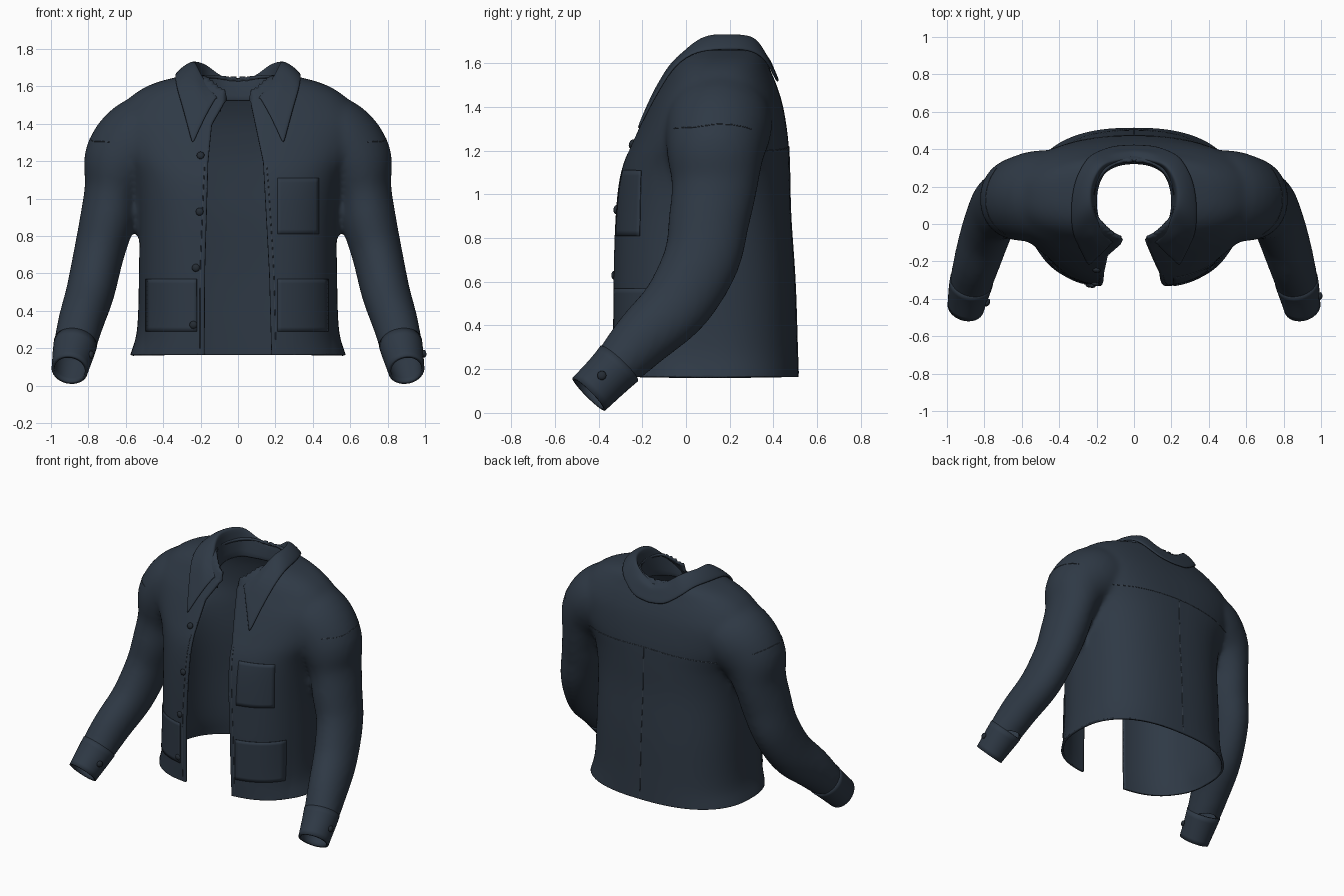
import bpy, bmesh, math
from mathutils import Vector
from mathutils.bvhtree import BVHTree

if "Cube" in bpy.data.objects:
    bpy.data.objects.remove(bpy.data.objects["Cube"])


def material(name, rgb):
    m = bpy.data.materials.new(name)
    m.use_nodes = True
    m.diffuse_color = (*rgb, 1)
    bsdf = m.node_tree.nodes["Principled BSDF"]
    bsdf.inputs["Base Color"].default_value = (*rgb, 1)
    bsdf.inputs["Roughness"].default_value = 0.8
    return m


CLOTH = material("navy cloth", (0.028, 0.041, 0.060))
THREAD = material("seam thread", (0.045, 0.060, 0.080))
BUTTON = material("dark button", (0.018, 0.025, 0.034))


def add_object(name, mesh, mat):
    ob = bpy.data.objects.new(name, mesh)
    bpy.context.collection.objects.link(ob)
    mesh.materials.clear()
    mesh.materials.append(mat)
    mesh.shade_smooth()
    return ob


def thicken(ob, t, offset=-1):
    mod = ob.modifiers.new("thickness", "SOLIDIFY")
    mod.thickness, mod.offset = t, offset


def spline(rows, n):
    """Smooth interpolation through rows of numbers."""
    rows = [Vector(r) for r in rows]
    ext = [2 * rows[0] - rows[1]] + rows + [2 * rows[-1] - rows[-2]]
    out = []
    for i in range(len(rows) - 1):
        a, b, c, d = ext[i:i + 4]
        for k in range(n):
            t = k / n
            out.append(0.5 * (2 * b + (c - a) * t + (2 * a - 5 * b + 4 * c - d) * t * t
                              + (3 * b - 3 * c + d - a) * t ** 3))
    return out + [rows[-1]]


def loft(bm, rings, closed=True, caps=True):
    vs = [[bm.verts.new(p) for p in r] for r in rings]
    n = len(vs[0])
    for a, b in zip(vs, vs[1:]):
        for i in range(n if closed else n - 1):
            j = (i + 1) % n
            bm.faces.new((a[i], a[j], b[j], b[i]))
    if caps:
        bm.faces.new(vs[0][::-1])
        bm.faces.new(vs[-1])


def to_mesh(bm, name):
    bmesh.ops.recalc_face_normals(bm, faces=bm.faces)
    me = bpy.data.meshes.new(name)
    bm.to_mesh(me)
    bm.free()
    return me


def torso_ring(z, hw, front, back):
    cy, hy, e = (front + back) / 2, (back - front) / 2, 2 / 2.45
    ring = []
    for i in range(64):
        a = math.tau * i / 64
        c, s = math.cos(a), math.sin(a)
        ring.append(Vector((math.copysign(abs(c) ** e, c) * hw,
                            cy + math.copysign(abs(s) ** e, s) * hy, z)))
    return ring


def sleeve_rings(rows, side, grow=0.0):
    rings = []
    for i, r in enumerate(rows):
        p, q = rows[max(i - 1, 0)], rows[min(i + 1, len(rows) - 1)]
        t = Vector((q[0] - p[0], q[1] - p[1], q[2] - p[2])).normalized()
        u = Vector((0, 1, 0)).cross(t).normalized()
        v = t.cross(u)
        ring = []
        for k in range(32):
            a = math.tau * k / 32
            p = Vector(r[:3]) + u * math.cos(a) * (r[3] + grow) + v * math.sin(a) * (r[4] + grow)
            ring.append(Vector((p.x * side, p.y, p.z)))
        rings.append(ring)
    return rings


# Profiles: torso (height, half width, front, back), sleeve (centre, two radii)
TORSO = spline([(0.02, 0.62, -0.33, 0.52), (0.16, 0.578, -0.33, 0.515), (0.3, 0.54, -0.335, 0.51),
                (0.6, 0.53, -0.335, 0.50), (0.9, 0.53, -0.325, 0.48), (1.1, 0.56, -0.30, 0.475),
                (1.25, 0.64, -0.24, 0.468), (1.4, 0.675, -0.17, 0.445), (1.5, 0.615, -0.12, 0.415),
                (1.57, 0.54, -0.085, 0.385), (1.62, 0.44, -0.05, 0.365), (1.66, 0.29, -0.02, 0.34)], 4)
SLEEVE = spline([(0.30, 0.16, 1.37, 0.20, 0.22), (0.49, 0.15, 1.32, 0.235, 0.245),
                 (0.615, 0.135, 1.20, 0.215, 0.225), (0.668, 0.13, 1.04, 0.155, 0.197),
                 (0.700, 0.105, 0.88, 0.147, 0.185), (0.745, 0.07, 0.70, 0.135, 0.175),
                 (0.79, -0.04, 0.50, 0.13, 0.16), (0.84, -0.20, 0.34, 0.122, 0.138),
                 (0.875, -0.33, 0.20, 0.112, 0.112), (0.90, -0.445, 0.085, 0.096, 0.104),
                 (0.92, -0.53, 0.0, 0.09, 0.1)], 5)

# Jacket shell: torso and sleeves fused into one skin
bm = bmesh.new()
loft(bm, [torso_ring(*r) for r in TORSO])
for side in (-1, 1):
    loft(bm, sleeve_rings(SLEEVE, side))
form = add_object("jacket_form", to_mesh(bm, "jacket_form"), CLOTH)
mod = form.modifiers.new("fuse", "REMESH")
mod.mode, mod.voxel_size = "VOXEL", 0.018
mod = form.modifiers.new("soften", "SMOOTH")
mod.factor, mod.iterations = 0.5, 8
shell = bpy.data.meshes.new_from_object(form.evaluated_get(bpy.context.evaluated_depsgraph_get()))
bpy.data.objects.remove(form)

# Open the hem, cuffs, front and neck
bm = bmesh.new()
bm.from_mesh(shell)


def cut(co, no, clear=True, geom=None):
    geom = geom or bm.verts[:] + bm.edges[:] + bm.faces[:]
    bmesh.ops.bisect_plane(bm, geom=geom, plane_co=co, plane_no=no, clear_outer=clear)


cut((0, 0, 0.165), (0, 0, -1))
cut((0, -0.43, 0.1), (0, -1, -1))
for x in (-0.1, 0.1):
    faces = [f for f in bm.faces if f.calc_center_median().y < 0.1 and abs(f.calc_center_median().x) < 0.2]
    cut((x, 0, 0), (1, 0, 0), False,
        list({v for f in faces for v in f.verts}) + list({e for f in faces for e in f.edges}) + faces)


def neck_radius(p):
    return math.hypot(p.x / 0.215, (p.y - 0.12) / 0.225)


def opened(p):
    return (p.z > 1.35 and neck_radius(p) < 1) or (p.y < 0.1 and abs(p.x) < 0.0999)


bmesh.ops.delete(bm, geom=[f for f in bm.faces if opened(f.calc_center_median())], context="FACES")
for v in bm.verts:
    r = neck_radius(v.co)
    if v.is_boundary and v.co.z > 1.35 and 0.85 < r < 1.12:
        v.co.x, v.co.y = v.co.x / r, 0.12 + (v.co.y - 0.12) / r

EDGE = {1: [(0.16, 0.18), (0.6, 0.168), (1.2, 0.135), (1.53, 0.065)],
        -1: [(0.16, 0.18), (0.6, 0.178), (1.2, 0.16), (1.4, 0.14), (1.53, 0.065)]}


def front_edge(z, side):
    tab = EDGE[side]
    for (z0, x0), (z1, x1) in zip(tab, tab[1:]):
        if z <= z1:
            return x0 + (x1 - x0) * max(0, (z - z0) / (z1 - z0))
    return tab[-1][1]


for v in bm.verts:
    ax, side = abs(v.co.x), (1 if v.co.x > 0 else -1)
    if v.co.y < 0.1 and 0.08 < ax < 0.5:
        w = min(1, (0.1 - v.co.y) / 0.2)
        v.co.x += side * w * (front_edge(v.co.z, side) - 0.1) * (0.5 - ax) / 0.4
bm.normal_update()
bvh = BVHTree.FromBMesh(bm)
bm.to_mesh(shell)
bm.free()
thicken(add_object("jacket_shell", shell, CLOTH), 0.016)

# Cuffs
for side, name in ((-1, "right_cuff"), (1, "left_cuff")):
    bm = bmesh.new()
    loft(bm, sleeve_rings(SLEEVE[39:46], side, 0.002), caps=False)
    thicken(add_object(name, to_mesh(bm, name), CLOTH), 0.016)


def on_surface(p, lift):
    hit, normal, _, _ = bvh.find_nearest(Vector(p))
    return hit + normal * lift


# Folded collar: stand, fold line and outer edge, from centre back to the point
FOLD = spline([(0, 0.345, 1.625), (0.09, 0.34, 1.655), (0.175, 0.305, 1.715), (0.228, 0.2, 1.728),
               (0.225, 0.08, 1.715), (0.175, -0.03, 1.62), (0.115, -0.1, 1.54)], 4)
FALL = spline([(0, 0.41, 1.51), (0.12, 0.40, 1.53), (0.23, 0.34, 1.60), (0.31, 0.22, 1.645),
               (0.325, 0.04, 1.60), (0.29, -0.1, 1.46), (0.245, -0.24, 1.29)], 4)
STAND = spline([(0, 0.325, 1.52), (0.09, 0.31, 1.52), (0.165, 0.26, 1.53), (0.2, 0.15, 1.53),
                (0.19, 0.03, 1.50), (0.14, -0.05, 1.48), (0.085, -0.1, 1.46)], 4)
rings = []
for base, fold, fall in zip(STAND, FOLD, FALL):
    end = on_surface(fall, 0.012)
    ring = [base, base.lerp(fold, 0.5), base.lerp(fold, 0.9), fold]
    for t in (0.12, 0.3, 0.5, 0.7, 0.85):
        p = fold.lerp(end, t) + Vector((0, 0, 0.05 * t * (1 - t)))
        hit, normal, _, _ = bvh.find_nearest(p)
        if (p - hit).dot(normal) < 0.012 and t > 0.2:
            p = hit + normal * 0.012
        ring.append(p)
    rings.append(ring + [end])
bm = bmesh.new()
loft(bm, rings, closed=False, caps=False)
collar = add_object("collar", to_mesh(bm, "collar"), CLOTH)
mod = collar.modifiers.new("mirror", "MIRROR")
mod.use_clip = True
thicken(collar, 0.014, 0)
mod = collar.modifiers.new("round", "SUBSURF")
mod.levels = mod.render_levels = 1


# Patch pockets laid on the front
def pocket(name, x0, x1, z0, z1):
    b = bmesh.new()
    rows = []
    for j in range(13):
        z = z0 + (z1 - z0) * j / 12
        row = []
        for i in range(13):
            x = x0 + (x1 - x0) * i / 12
            hit, normal, _, _ = bvh.ray_cast(Vector((x, -1, z)), Vector((0, 1, 0)))
            row.append(hit + normal * 0.003)
        rows.append(row)
    loft(b, rows, closed=False, caps=False)
    thicken(add_object(name, to_mesh(b, name), CLOTH), 0.004, 0)


pocket("chest_pocket", 0.21, 0.43, 0.81, 1.11)
pocket("left_hip_pocket", 0.21, 0.48, 0.29, 0.57)
pocket("right_hip_pocket", -0.49, -0.22, 0.29, 0.57)


# Stitched seams following the cloth
def seam(name, pts):
    cu = bpy.data.curves.new(name, "CURVE")
    cu.dimensions, cu.bevel_depth, cu.bevel_resolution = "3D", 0.002, 0
    path = [on_surface(p, 0.0005) for p in spline(pts, 12)]
    sp = cu.splines.new("POLY")
    sp.points.add(len(path) - 1)
    for q, p in zip(sp.points, path):
        q.co = (*p, 1)
    cu.materials.append(THREAD)
    bpy.context.collection.objects.link(bpy.data.objects.new(name, cu))


seam("yoke_seam", [(-0.5, 0.36, 1.2), (-0.25, 0.45, 1.21), (0, 0.47, 1.22), (0.25, 0.45, 1.21), (0.5, 0.36, 1.2)])
seam("centre_back_seam", [(0, 0.47, 1.22), (0, 0.49, 0.7), (0, 0.51, 0.18)])
for side, word in ((-1, "right"), (1, "left")):
    seam(word + "_armhole_seam", [(side * x, y, z) for x, y, z in
                                  ((0.7, -0.08, 1.31), (0.8, 0.02, 1.32), (0.82, 0.15, 1.335), (0.76, 0.33, 1.31))])
    seam(word + "_front_seam", [(side * (front_edge(z, side) + 0.02), -0.3, z) for z in (0.2, 0.6, 0.9, 1.2)])


# Buttons down the front and on the cuffs
def button(name, p, normal):
    b = bmesh.new()
    bmesh.ops.create_uvsphere(b, u_segments=16, v_segments=8, radius=0.021)
    bmesh.ops.scale(b, vec=(1, 1, 0.6), verts=b.verts)
    ob = add_object(name, to_mesh(b, name), BUTTON)
    ob.location = p + normal * 0.004
    ob.rotation_euler = normal.to_track_quat("Z", "Y").to_euler()


for i, (x, z) in enumerate(((-0.2, 1.23), (-0.205, 0.93), (-0.225, 0.63), (-0.238, 0.325))):
    hit, normal, _, _ = bvh.ray_cast(Vector((x, -1, z)), Vector((0, 1, 0)))
    button("front_button_%d" % (i + 1), hit, normal)
for name, p in (("right_cuff_button", (-0.785, -0.42, 0.11)), ("left_cuff_button", (0.985, -0.385, 0.17))):
    hit, normal, _, _ = bvh.find_nearest(Vector(p))
    button(name, hit + normal * 0.004, normal)
